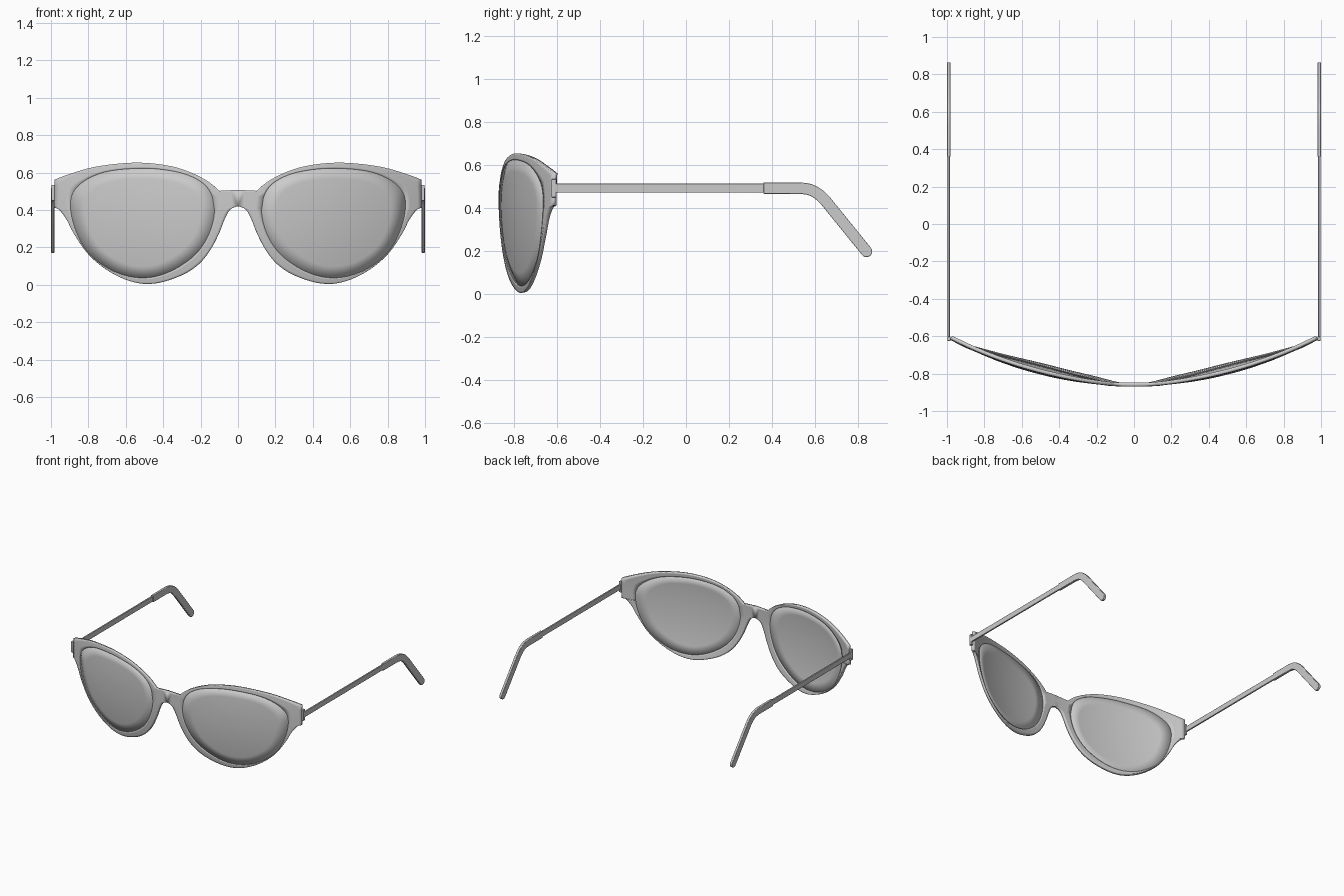
import bpy, bmesh, math
from mathutils import Vector

if "Cube" in bpy.data.objects:
    bpy.data.objects.remove(bpy.data.objects["Cube"])

R = 2.05                       # radius of the spherical face curve
EYE = Vector((0.51, 0.345))    # middle of one lens (x, z)

RIM_TOP = [(.10, .503), (.16, .553), (.25, .600), (.355, .634), (.49, .652),
           (.62, .650), (.78, .628), (.917, .587), (.982, .562)]
RIM_LOW = [(.984, .412), (.957, .402), (.917, .35), (.88, .278), (.81, .174), (.73, .10),
           (.65, .050), (.57, .018), (.49, .005), (.40, .016), (.29, .056),
           (.21, .11), (.152, .18), (.104, .27), (.072, .35), (.042, .402), (0, .421)]
LENS = [(.127, .377), (.137, .468), (.18, .537), (.275, .59), (.41, .618), (.543, .623),
        (.70, .607), (.81, .564), (.88, .50), (.897, .42), (.875, .307), (.82, .195),
        (.745, .12), (.64, .061), (.53, .037), (.425, .048), (.318, .094),
        (.222, .168), (.158, .265)]
TIP_PATH = [(.36, .492), (.53, .492), (.575, .485), (.615, .464), (.65, .43), (.838, .198)]


def spline(pts, steps, closed=False):
    """Catmull-Rom through the points"""
    p = [Vector(q) for q in pts]
    n = len(p)
    get = (lambda i: p[i % n]) if closed else (lambda i: p[max(0, min(n - 1, i))])
    out = []
    for i in range(n if closed else n - 1):
        a, b, c, d = (get(i + k) for k in (-1, 0, 1, 2))
        for s in range(steps):
            t = s / steps
            out.append(0.5 * (2 * b + (c - a) * t + (2 * a - 5 * b + 4 * c - d) * t * t
                              + (3 * b - a - 3 * c + d) * t ** 3))
    return out if closed else out + [p[-1]]


def line(a, b, n):
    return [Vector(a).lerp(Vector(b), i / n) for i in range(n)]


def on_face(p, inset=0.0):
    """Place a flat (x, z) point on the curved front"""
    x, z = p
    return (x, -0.87 + R - math.sqrt(R * R - x * x - (z - 0.43) ** 2) + inset, z)


def ray_hit(loop, target):
    """Where the ray from the lens middle to target crosses the loop"""
    d = target - EYE
    for a, b in zip(loop, loop[1:] + loop[:1]):
        e = b - a
        den = d.x * e.y - d.y * e.x
        if abs(den) < 1e-9:
            continue
        w = a - EYE
        t = (w.x * e.y - w.y * e.x) / den
        u = (w.x * d.y - w.y * d.x) / den
        if t > 0 and -1e-6 <= u <= 1 + 1e-6:
            return EYE + d * t
    return target


def finish(name, bm, mirror=True):
    me = bpy.data.meshes.new(name)
    bm.to_mesh(me)
    bm.free()
    ob = bpy.data.objects.new(name, me)
    bpy.context.collection.objects.link(ob)
    if mirror:
        m = ob.modifiers.new("mirror", 'MIRROR')
        m.use_clip = True
        m.merge_threshold = 0.0005
    return ob


def smooth(ob):
    bpy.ops.object.select_all(action='DESELECT')
    ob.select_set(True)
    bpy.context.view_layer.objects.active = ob
    bpy.ops.object.shade_smooth_by_angle(angle=math.radians(30))


def shell(name, rings, thickness, inset=0.0, centre=None):
    """Curved sheet from nested loops, mirrored and thickened backwards"""
    bm = bmesh.new()
    vs = [[bm.verts.new(on_face(p, inset)) for p in r] for r in rings]
    n = len(rings[0])
    for a, b in zip(vs, vs[1:]):
        for i in range(n):
            j = (i + 1) % n
            bm.faces.new((a[i], a[j], b[j], b[i]))
    if centre:
        c = bm.verts.new(on_face(centre, inset))
        for i in range(n):
            bm.faces.new((vs[-1][i], vs[-1][(i + 1) % n], c))
    bm.normal_update()
    for f in bm.faces:
        if f.normal.y > 0:
            f.normal_flip()
    ob = finish(name, bm)
    s = ob.modifiers.new("thickness", 'SOLIDIFY')
    s.thickness = thickness
    s.offset = -1
    smooth(ob)
    return ob


def ribbon(name, path, width, x0, x1, round_end):
    """Side profile (y, z) swept along a path, extruded in x"""
    p = [Vector(q) for q in path]
    left, right = [], []
    for i, q in enumerate(p):
        d0 = (q - p[i - 1]).normalized() if i else (p[1] - q).normalized()
        d1 = (p[i + 1] - q).normalized() if i < len(p) - 1 else d0
        d = (d0 + d1).normalized()
        nrm = Vector((-d.y, d.x)) * (width / 2) / max(0.5, d.dot(d0))
        left.append(q + nrm)
        right.append(q - nrm)
    cap = []
    if round_end:
        for k in range(1, 8):
            a = math.pi * k / 8
            cap.append(p[-1] + nrm * math.cos(a) + d * (width / 2) * math.sin(a))
    bm = bmesh.new()
    f = bm.faces.new([bm.verts.new((x0, q.x, q.y)) for q in left + cap + right[::-1]])
    ext = bmesh.ops.extrude_face_region(bm, geom=[f])
    bmesh.ops.translate(bm, vec=(x1 - x0, 0, 0),
                        verts=[v for v in ext["geom"] if isinstance(v, bmesh.types.BMVert)])
    bmesh.ops.recalc_face_normals(bm, faces=bm.faces)
    ob = finish(name, bm)
    b = ob.modifiers.new("soft_edges", 'BEVEL')
    b.width = 0.003
    b.segments = 2
    b.limit_method = 'ANGLE'
    b.angle_limit = math.radians(50)
    smooth(ob)
    return ob


# Front frame: outer outline joined to the lens opening
opening = spline(LENS, 4, closed=True)
outer = (line((0, .508), RIM_TOP[0], 4) + spline(RIM_TOP, 4)[:-1]
         + line(RIM_TOP[-1], RIM_LOW[0], 6) + spline(RIM_LOW, 4))
inner = [ray_hit(opening, p) for p in outer]
shell("front_frame", [[o.lerp(i, t) for o, i in zip(outer, inner)]
                      for t in (0, .25, .5, .75, 1)], 0.02)

# Lenses, set slightly back in the openings
shell("lenses", [[EYE.lerp(p, t) for p in opening] for t in (1, .8, .6, .4, .2)],
      0.012, inset=0.003, centre=EYE)

# Hinges behind the end pieces
ribbon("hinges", [(-.625, .492), (-.602, .492)], 0.085, .980, .998, False)

# Temple arms and thicker ear tips
ribbon("temple_arms", [(-.61, .492), (.38, .492)], 0.042, .985, .997, False)
arc = [Vector(TIP_PATH[0])] + spline(TIP_PATH[1:5], 4) + [Vector(TIP_PATH[5])]
ribbon("ear_tips", arc, 0.053, .981, 1.0, True)
